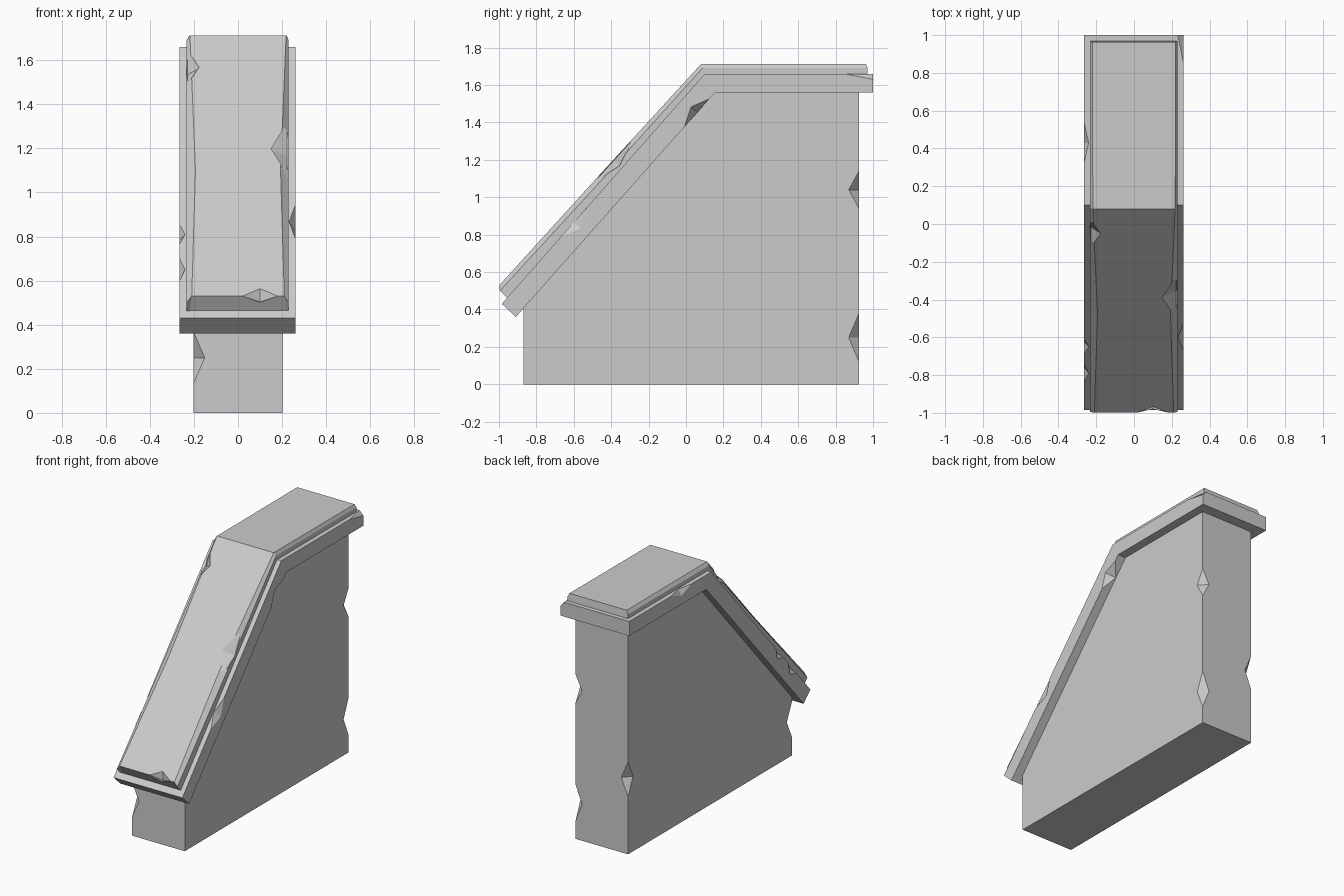
import bpy, bmesh
from mathutils import Vector

if "Cube" in bpy.data.objects:
    bpy.data.objects.remove(bpy.data.objects["Cube"])

X, Y, Z = Vector((1, 0, 0)), Vector((0, 1, 0)), Vector((0, 0, 1))
D = Vector((0, 0.67, 0.742)).normalized()   # up the slope
N = Vector((0, -D.z, D.y))                  # away from the slope


def make(name, bm):
    bmesh.ops.recalc_face_normals(bm, faces=bm.faces)
    me = bpy.data.meshes.new(name)
    bm.to_mesh(me)
    bm.free()
    ob = bpy.data.objects.new(name, me)
    bpy.context.collection.objects.link(ob)
    return ob


def loft(name, layers):
    """Join side profiles of (x, y, z) points from left to right."""
    bm = bmesh.new()
    rings = [[bm.verts.new(p) for p in layer] for layer in layers]
    bm.faces.new(rings[0])
    bm.faces.new(rings[-1])
    for a, b in zip(rings, rings[1:]):
        for i in range(len(a)):
            j = (i + 1) % len(a)
            bm.faces.new((a[i], a[j], b[j], b[i]))
    return make(name, bm)


def chip(ob, chips):
    """Cut diamond chips: (centre, edge half length vector, two depth vectors)."""
    bm = bmesh.new()
    for c, h, a, b in chips:
        c = Vector(c)
        tips = [bm.verts.new(c + s * h) for s in (1, -1)]
        belt = [bm.verts.new(c + v) for v in (a, b, -a, -b)]
        for t in tips:
            for i in range(4):
                bm.faces.new((t, belt[i], belt[(i + 1) % 4]))
    cutter = make("chip_cutter", bm)
    cutter.hide_render = True
    m = ob.modifiers.new("chips", 'BOOLEAN')
    m.operation, m.solver, m.object = 'DIFFERENCE', 'EXACT', cutter
    bpy.context.view_layer.objects.active = ob
    bpy.ops.object.modifier_apply(modifier=m.name)
    bpy.data.objects.remove(cutter)


# Wall body
side = [(-0.87, 0), (0.925, 0), (0.925, 1.57), (0.15, 1.57), (-0.87, 0.415)]
body = loft("wall_body", [[(x, y, z) for y, z in side] for x in (-0.203, 0.201)])
chip(body, [((x, y, z), Z * h, X * 0.052, Y * 0.055) for x, y, z, h in (
    (0.201, 0.925, 1.04, 0.10), (0.201, 0.925, 0.25, 0.13),
    (-0.203, 0.925, 0.52, 0.12), (-0.203, -0.87, 0.25, 0.12))])

# Overhanging trim band
side = [(-0.91, 0.36), (0.155, 1.56), (1.0, 1.56), (1.0, 1.66), (0.1, 1.66), (-0.985, 0.43)]
band = loft("trim_band", [[(x, y, z) for y, z in side] for x in (-0.265, 0.262)])
chip(band, [
    ((0.262, -0.60, 0.867), D * 0.11, X * 0.03, N * 0.05),
    ((-0.265, -0.65, 0.81), D * 0.06, X * 0.025, N * 0.04),
    ((-0.265, -0.79, 0.65), D * 0.07, X * 0.025, N * 0.04),
    ((-0.265, 0.43, 1.66), Y * 0.11, X * 0.025, Z * 0.04),
    ((0.262, 1.0, 1.66), Y * 0.15, X * 0.03, Z * 0.03),
    ((0.262, 0.06, 1.453), D * 0.10, X * 0.06, N * 0.045)])

# Raised cap with worn, chamfered sides
low = [(-0.953, 0.46), (0.10, 1.65), (0.97, 1.65), (0.97, 1.69), (0.088, 1.69),
       (-0.48, 1.06), (-0.995, 0.50)]
top = [(-0.953, 0.46), (0.10, 1.65), (0.97, 1.65), (0.963, 1.712), (0.08, 1.712),
       (-0.48, 1.10), (-0.998, 0.53)]
inset = [0.22, 0.22, 0.22, 0.22, 0.218, 0.193, 0.21]
cap = loft("top_cap", [
    [(-0.234, y, z) for y, z in low],
    [(-w, y, z) for w, (y, z) in zip(inset, top)],
    [(w, y, z) for w, (y, z) in zip(inset, top)],
    [(0.23, y, z) for y, z in low]])
chip(cap, [
    ((0.222, -0.387, 1.195), D * 0.17, X * 0.08, N * 0.045),
    ((-0.228, -0.05, 1.565), D * 0.11, X * 0.055, N * 0.045),
    ((0.10, -0.997, 0.53), X * 0.08, D * 0.045, N * 0.04)])
